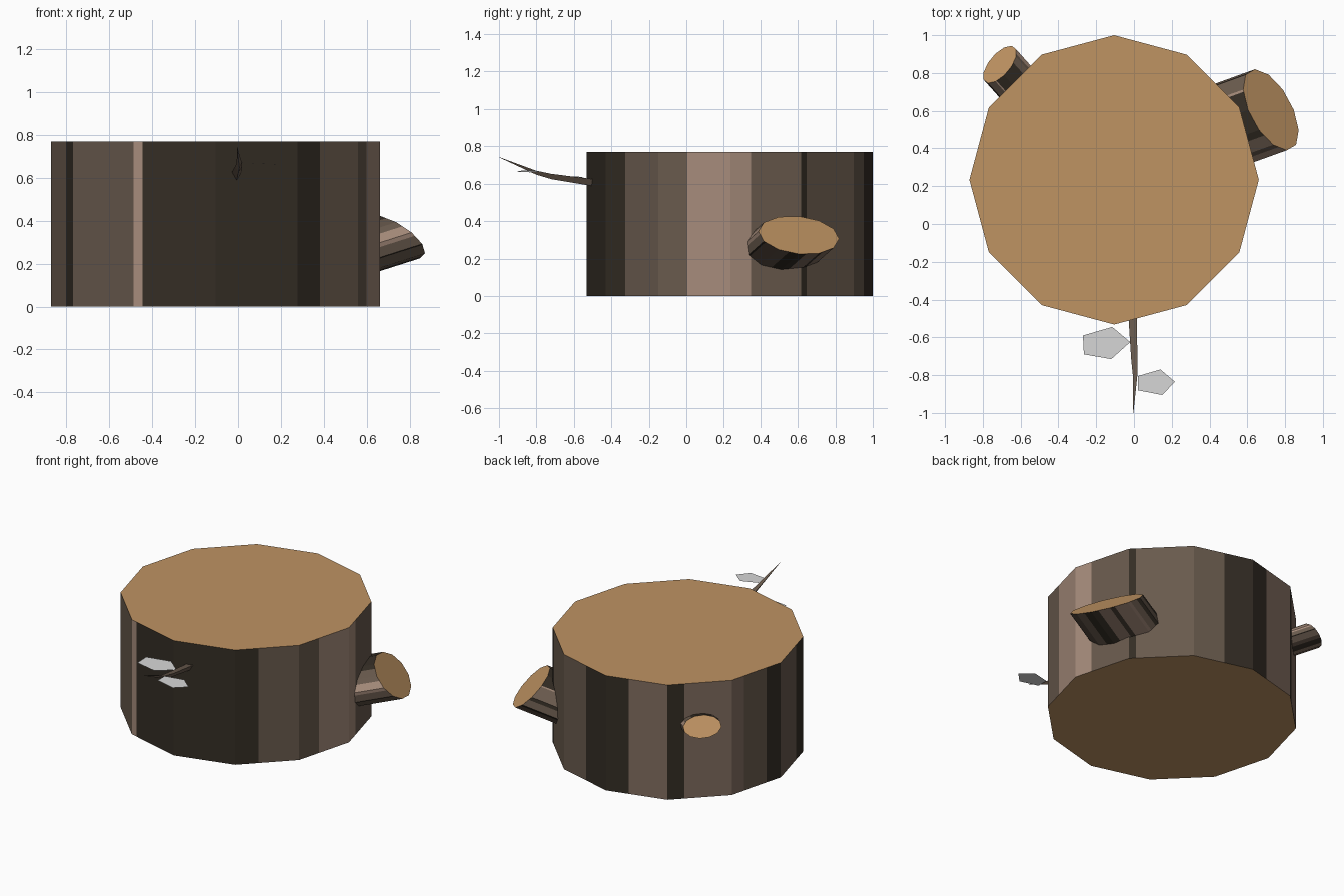
import bpy, bmesh, math
from mathutils import Vector, Matrix

if "Cube" in bpy.data.objects:
    bpy.data.objects.remove(bpy.data.objects["Cube"])


def material(name, rgb):
    m = bpy.data.materials.new(name)
    m.diffuse_color = (*rgb, 1)
    m.use_nodes = True
    m.node_tree.nodes["Principled BSDF"].inputs["Base Color"].default_value = m.diffuse_color
    return m


WOOD = material("cut_wood", (0.52, 0.292, 0.123))
DARK = material("dark_bark", (0.034, 0.026, 0.018))
BROWN = material("brown_bark", (0.141, 0.102, 0.074))
WARM = material("warm_bark", (0.215, 0.148, 0.113))
LIGHT = material("light_bark", (0.376, 0.258, 0.195))
LEAF = material("pale_leaf", (0.68, 0.68, 0.68))
LOG_MATS = [WOOD, DARK, BROWN, WARM, LIGHT]
D, B, W, L = 1, 2, 3, 4

# Bark strips: start position (in twelfths of a turn) and colour
STRIPS = [(0, D), (1.37, B), (2.4, L), (3.3, B), (4.0, D), (4.11, B), (5.52, D),
          (6.37, W), (7.0, D), (7.26, W), (8.24, B), (8.72, D), (9.0, B),
          (9.68, D), (10.0, B), (11.0, L), (11.11, D)]


def finish(name, bm, mats):
    bmesh.ops.recalc_face_normals(bm, faces=bm.faces)
    mesh = bpy.data.meshes.new(name)
    bm.to_mesh(mesh)
    bm.free()
    for m in mats:
        mesh.materials.append(m)
    ob = bpy.data.objects.new(name, mesh)
    bpy.context.collection.objects.link(ob)
    return ob


def log(name, cap, u, w, axis, start):
    """Twelve-sided log: cap centre, cap half-axes, vector from base to cap."""
    cap, u, w, axis = map(Vector, (cap, u, w, axis))

    def corner(i):
        a = math.radians(start + 30 * i)
        return u * math.cos(a) + w * math.sin(a)

    spots = sorted({float(i) for i in range(12)} | {s for s, _ in STRIPS})
    bm = bmesh.new()
    top, low = [], []
    for s in spots:
        i = math.floor(s)
        p = cap + corner(i).lerp(corner(i + 1), s - i)
        top.append(bm.verts.new(p))
        low.append(bm.verts.new(p - axis))
    n = len(spots)
    for k, s in enumerate(spots):
        j = (k + 1) % n
        f = bm.faces.new((low[k], low[j], top[j], top[k]))
        f.material_index = [c for a, c in STRIPS if a <= s][-1]
    bm.faces.new(top)
    bm.faces.new(low[::-1])
    return finish(name, bm, LOG_MATS)


# Trunk
R = 0.766
log("trunk", (-0.105, 0.234, 0.77), (R, 0, 0), (0, R, 0), (0, 0, 0.77), -90)

# Two sawn branches of the same oval, slanted shape
U, V, AXIS = Vector((-0.084, 0.215, -0.02)), Vector((-0.121, 0, 0.101)), Vector((0.36, 0.13, 0.115))
log("large_branch", (0.725, 0.605, 0.325), U, V, AXIS, 90)
turn = Matrix.Rotation(math.radians(112), 3, 'Z') * 0.51
log("small_branch", (-0.71, 0.845, 0.53), turn @ U, turn @ V, turn @ AXIS, 90)

# Twig: three-sided taper along a bent path (x, y, z, radius)
path = [(-0.008, -0.47, 0.608, 0.026), (0.002, -0.72, 0.643, 0.019),
        (0.006, -0.80, 0.662, 0.014), (-0.004, -1.0, 0.742, 0.001)]
bm = bmesh.new()
rings = []
for x, y, z, r in path:
    rings.append([bm.verts.new((x + r * math.cos(a), y, z + r * math.sin(a)))
                  for a in (math.radians(30 + 120 * k) for k in range(3))])
for a, b in zip(rings, rings[1:]):
    for k in range(3):
        j = (k + 1) % 3
        bm.faces.new((a[k], a[j], b[j], b[k]))
bm.faces.new(rings[0])
bm.faces.new(rings[-1])
finish("twig", bm, [BROWN])

# Two flat five-cornered leaves beside the twig
leaves = {
    "left_leaf": [(-0.02, -0.625, 0.632), (-0.115, -0.545, 0.634), (-0.27, -0.59, 0.639),
                  (-0.265, -0.69, 0.639), (-0.12, -0.715, 0.634)],
    "right_leaf": [(0.02, -0.805, 0.67), (0.14, -0.77, 0.664), (0.217, -0.835, 0.661),
                   (0.15, -0.905, 0.664), (0.02, -0.88, 0.67)],
}
for name, pts in leaves.items():
    bm = bmesh.new()
    face = bm.faces.new([bm.verts.new(p) for p in pts])
    bmesh.ops.solidify(bm, geom=[face], thickness=0.003)
    finish(name, bm, [LEAF])
